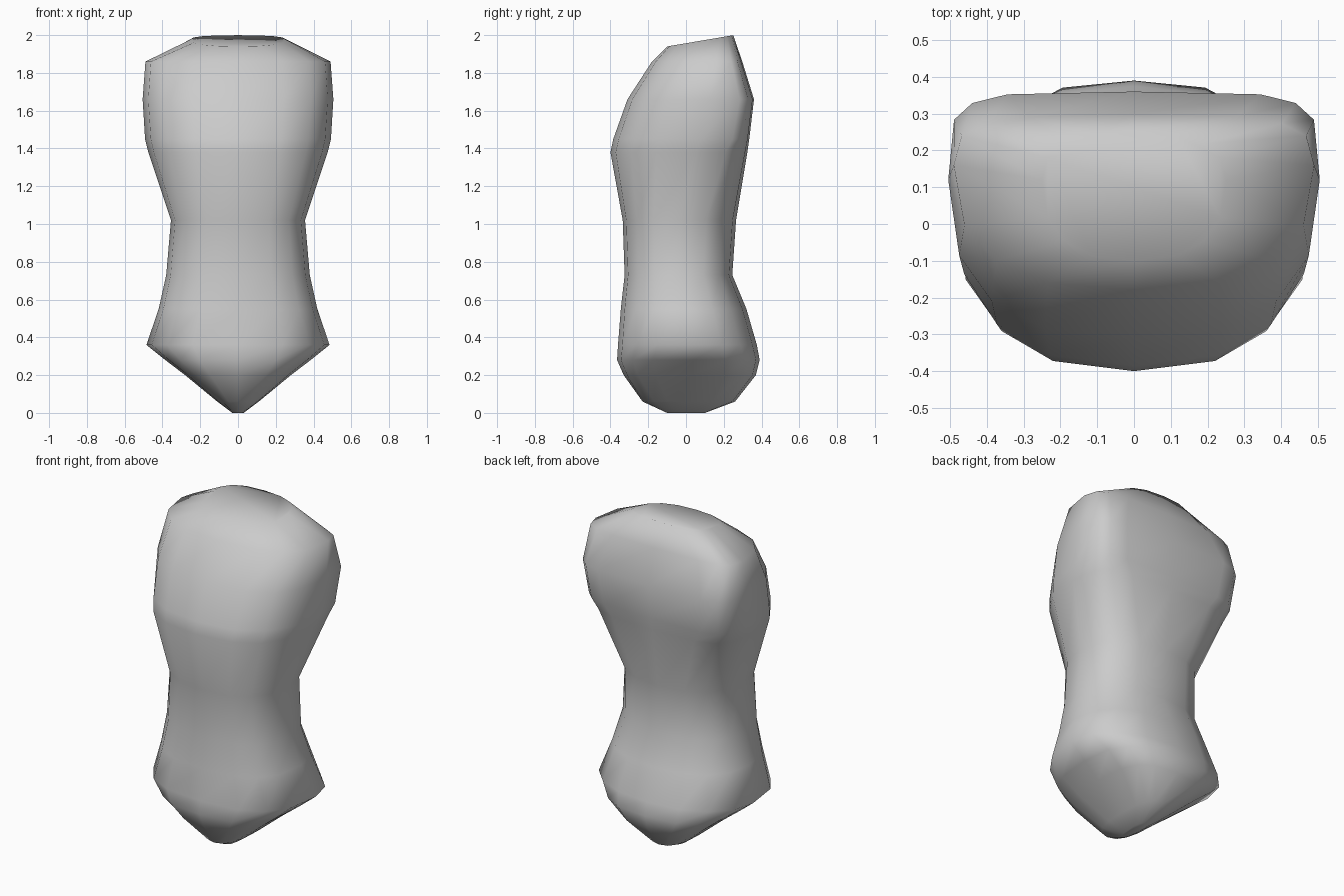
import bpy
import bmesh
import math

SEGMENTS = 16

cube = bpy.data.objects.get("Cube")
if cube:
    bpy.data.objects.remove(cube, do_unlink=True)

# Cross-sections from crotch to neck:
# height, half width, front y, widest y, back y, front squareness, back squareness
SECTIONS = [
    (0.0, 0.03, -0.10, 0.04, 0.10, 2, 2),
    (0.06, 0.11, -0.23, 0.03, 0.26, 2.5, 2.5),
    (0.2, 0.28, -0.33, 0.03, 0.37, 3, 3),
    (0.28, 0.385, -0.365, 0.04, 0.39, 3, 2.8),
    (0.36, 0.485, -0.36, 0.05, 0.375, 2.7, 2.2),
    (0.55, 0.42, -0.345, 0.0, 0.32, 2.6, 2.3),
    (0.73, 0.38, -0.325, -0.03, 0.245, 2.5, 2.4),
    (1.02, 0.355, -0.335, -0.03, 0.265, 2.5, 2.5),
    (1.38, 0.475, -0.4, 0.05, 0.325, 2.5, 3.5),
    (1.45, 0.492, -0.385, 0.08, 0.335, 2.5, 4.5),
    (1.66, 0.505, -0.31, 0.12, 0.36, 2.6, 5),
    (1.86, 0.49, -0.18, 0.16, 0.298, 2.6, 3.5),
    (1.957, 0.25, -0.1, 0.12, 0.25, 2.5, 2.5),
]
NECK_TILT = 0.17


def signed_power(value, exponent):
    return math.copysign(abs(value) ** exponent, value)


def add_ring(bm, section, tilt=0.0):
    """Rounded cross-section with separate front and back shapes."""
    z, width, front, middle, back, front_square, back_square = section
    ring = []
    for i in range(SEGMENTS):
        angle = math.tau * i / SEGMENTS
        c, s = math.cos(angle), math.sin(angle)
        square = back_square if s > 0 else front_square
        depth = back - middle if s > 0 else middle - front
        x = width * signed_power(c, 2 / square)
        y = middle + depth * signed_power(s, 2 / square)
        ring.append(bm.verts.new((x, y, z + tilt * y)))
    return ring


def make_material(name, color):
    material = bpy.data.materials.new(name)
    material.use_nodes = True
    material.diffuse_color = color
    material.node_tree.nodes["Principled BSDF"].inputs["Base Color"].default_value = color
    return material


# Torso: lofted sections, closed at the crotch and the sloping neck
bm = bmesh.new()
rings = [add_ring(bm, section) for section in SECTIONS[:-1]]
rings.append(add_ring(bm, SECTIONS[-1], NECK_TILT))
for lower, upper in zip(rings, rings[1:]):
    for i in range(SEGMENTS):
        j = (i + 1) % SEGMENTS
        bm.faces.new((lower[i], lower[j], upper[j], upper[i]))
bm.faces.new(list(reversed(rings[0])))
bm.faces.new(rings[-1])
bmesh.ops.recalc_face_normals(bm, faces=bm.faces)
for face in bm.faces:
    face.smooth = True

mesh = bpy.data.meshes.new("torso")
bm.to_mesh(mesh)
bm.free()
mesh.materials.append(make_material("plain grey", (0.6, 0.6, 0.6, 1.0)))
torso = bpy.data.objects.new("torso", mesh)
bpy.context.collection.objects.link(torso)
